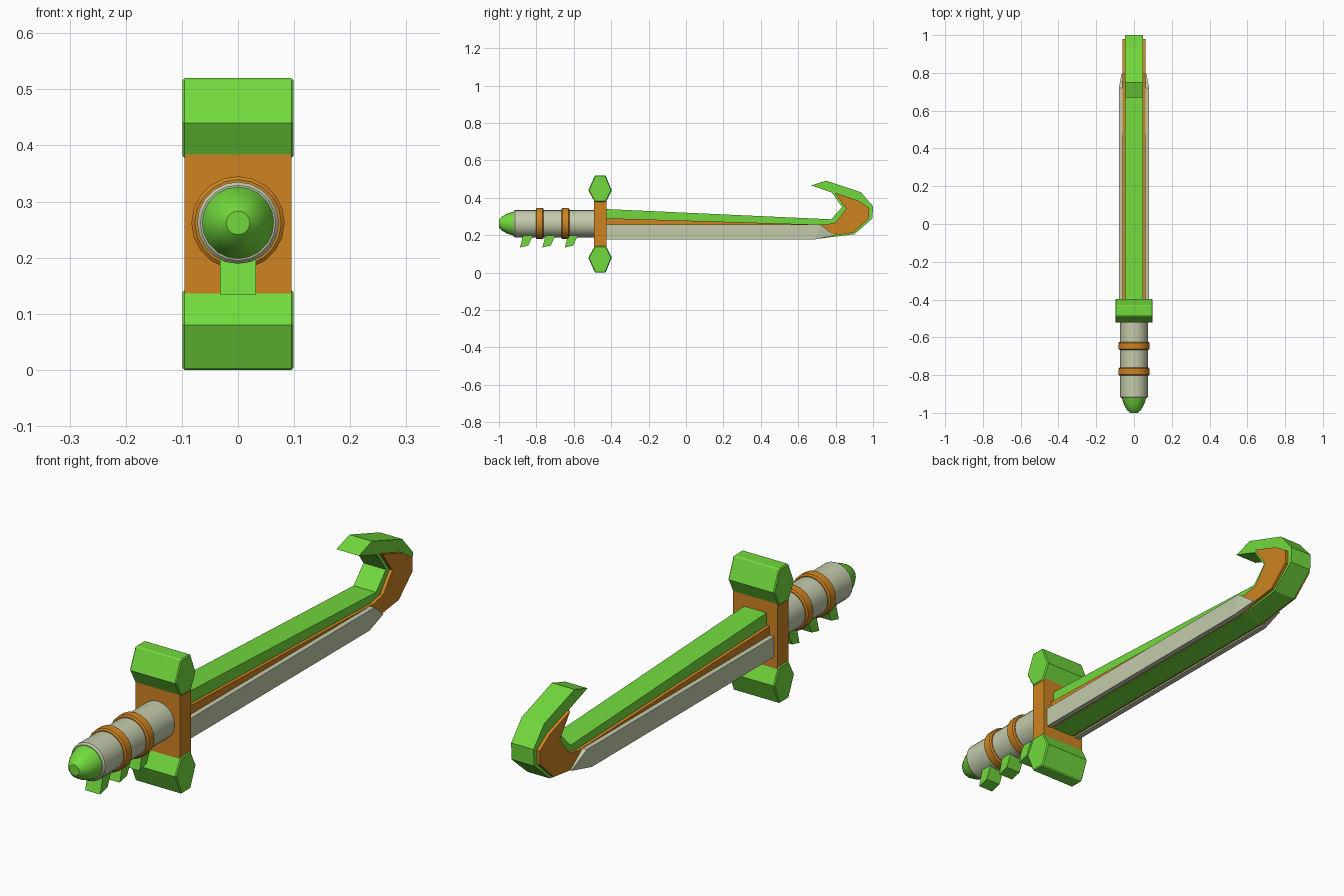
import bpy, bmesh, math

if "Cube" in bpy.data.objects:
    bpy.data.objects.remove(bpy.data.objects["Cube"])


def material(name, rgb):
    m = bpy.data.materials.new(name)
    m.diffuse_color = (*rgb, 1)
    m.use_nodes = True
    m.node_tree.nodes["Principled BSDF"].inputs["Base Color"].default_value = m.diffuse_color
    return m


GREEN = material("bright green", (0.17, 0.70, 0.047))
ORANGE = material("orange brown", (0.62, 0.23, 0.016))
PALE = material("pale grey green", (0.55, 0.60, 0.41))
AXIS_Z = 0.262


def finish(name, bm, mat):
    bmesh.ops.recalc_face_normals(bm, faces=bm.faces)
    me = bpy.data.meshes.new(name)
    bm.to_mesh(me)
    bm.free()
    ob = bpy.data.objects.new(name, me)
    bpy.context.collection.objects.link(ob)
    me.materials.append(mat)
    return ob


def prism(name, profile, x0, x1, mat, bevel=0, mirror=False, taper=None):
    """Extrude a (y, z) profile from x0 to x1; taper = (corner a, corner b, tip, tip x)."""
    bm = bmesh.new()
    inner = [bm.verts.new((x0, y, z)) for y, z in profile]
    outer = [bm.verts.new((x1, y, z)) for y, z in profile]
    bm.faces.new(inner)
    bm.faces.new(outer)
    n = len(profile)
    for i in range(n):
        j = (i + 1) % n
        bm.faces.new((inner[i], inner[j], outer[j], outer[i]))
    if taper:
        a, b, tip, x = taper
        bmesh.ops.connect_verts(bm, verts=[outer[a], outer[b]])
        outer[tip].co.x = x
    ob = finish(name, bm, mat)
    if mirror:
        ob.modifiers.new("Mirror", 'MIRROR')
    if bevel:
        mod = ob.modifiers.new("Bevel", 'BEVEL')
        mod.width = bevel
        mod.segments = 1
        mod.limit_method = 'ANGLE'
        mod.angle_limit = math.radians(60)
    return ob


def lathe(name, profile, mat, sides=20):
    """Turn a (y, radius) profile around the grip axis, with closed ends."""
    bm = bmesh.new()
    rings = []
    for y, r in profile:
        rings.append([bm.verts.new((r * math.sin(2 * math.pi * k / sides), y,
                                    AXIS_Z + r * math.cos(2 * math.pi * k / sides)))
                      for k in range(sides)])
    for a, b in zip(rings, rings[1:]):
        for k in range(sides):
            j = (k + 1) % sides
            bm.faces.new((a[k], a[j], b[j], b[k]))
    bm.faces.new(rings[0])
    bm.faces.new(rings[-1])
    ob = finish(name, bm, mat)
    bpy.ops.object.select_all(action='DESELECT')
    ob.select_set(True)
    bpy.context.view_layer.objects.active = ob
    bpy.ops.object.shade_smooth_by_angle(angle=math.radians(30))
    return ob


# Handle: pommel, grip and two bands
lathe("pommel", [(-1.0, 0.021), (-0.985, 0.037), (-0.955, 0.054), (-0.915, 0.066)], GREEN)
lathe("grip", [(-0.922, 0.067), (-0.915, 0.073), (-0.49, 0.073)], PALE)
for i, y in enumerate((-0.782, -0.645)):
    lathe(f"grip_band_{i + 1}", [(y - 0.021, 0.077), (y - 0.016, 0.083),
                                 (y + 0.016, 0.083), (y + 0.021, 0.077)], ORANGE)

# Finger spikes under the grip
for i in range(3):
    y = -0.888 + 0.12 * i
    prism(f"finger_spike_{i + 1}",
          [(y, 0.134), (y + 0.045, 0.145), (y + 0.075, 0.21), (y + 0.02, 0.21)],
          -0.032, 0.032, GREEN)

# Cross guard: plate with two flared ends
prism("guard_plate", [(-0.491, 0.13), (-0.424, 0.13), (-0.424, 0.39), (-0.491, 0.39)],
      -0.095, 0.095, ORANGE)
guard_end = [(-0.488, 0.378), (-0.428, 0.378), (-0.397, 0.44),
             (-0.43, 0.52), (-0.487, 0.52), (-0.522, 0.44)]
prism("guard_upper_end", guard_end, -0.099, 0.099, GREEN, bevel=0.004)
prism("guard_lower_end", [(y, 0.52 - z) for y, z in guard_end], -0.099, 0.099, GREEN, bevel=0.004)

# Blade core ending in a hook
prism("blade_core",
      [(-0.43, 0.18), (0.70, 0.18), (0.90, 0.205), (0.997, 0.29), (1.0, 0.355),
       (0.935, 0.43), (0.75, 0.492), (0.67, 0.466), (0.78, 0.428), (0.835, 0.35),
       (0.775, 0.285), (-0.43, 0.34)],
      -0.048, 0.048, GREEN)

# Raised side layer following the hook
prism("blade_side_layer",
      [(-0.43, 0.184), (0.70, 0.184), (0.79, 0.199), (0.895, 0.213), (0.978, 0.29),
       (0.98, 0.345), (0.92, 0.385), (0.795, 0.428), (0.857, 0.342), (0.80, 0.268),
       (0.74, 0.256), (-0.43, 0.291)],
      0.045, 0.061, ORANGE, mirror=True)

# Outer cutting plates, thinned at the tip
prism("blade_edge_plate",
      [(-0.43, 0.178), (0.69, 0.178), (0.795, 0.199), (0.72, 0.256), (-0.43, 0.256)],
      0.058, 0.08, PALE, mirror=True, taper=(1, 3, 2, 0.066))
